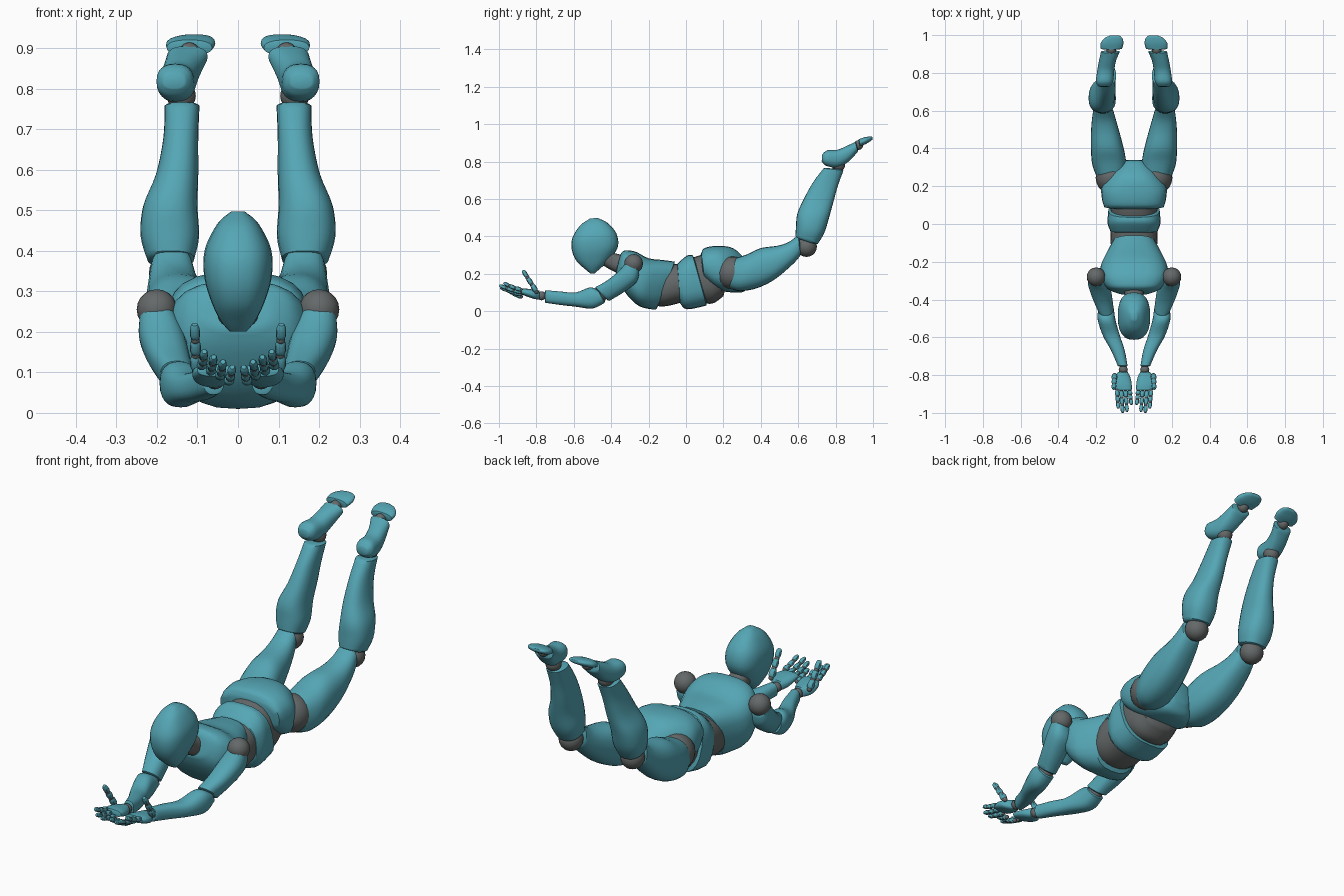
import bpy, bmesh, math
from mathutils import Vector

if "Cube" in bpy.data.objects:
    bpy.data.objects.remove(bpy.data.objects["Cube"])

def material(name, rgb):
    m = bpy.data.materials.new(name)
    m.diffuse_color = (*rgb, 1)
    m.use_nodes = True
    m.node_tree.nodes["Principled BSDF"].inputs["Base Color"].default_value = m.diffuse_color
    return m

TEAL = material("teal_shell", (0.09, 0.38, 0.46))
GREY = material("joint_grey", (0.13, 0.14, 0.14))

def finish(bm, name, mat, angle=40):
    bmesh.ops.recalc_face_normals(bm, faces=bm.faces)
    me = bpy.data.meshes.new(name)
    bm.to_mesh(me)
    bm.free()
    me.shade_smooth()
    me.set_sharp_from_angle(angle=math.radians(angle))
    me.materials.append(mat)
    ob = bpy.data.objects.new(name, me)
    bpy.context.collection.objects.link(ob)
    return ob

def spline(rows, steps=4):
    # smooth interpolation of section rows
    out = []
    n = len(rows)
    for i in range(n - 1):
        p = [rows[max(i - 1, 0)], rows[i], rows[i + 1], rows[min(i + 2, n - 1)]]
        for s in range(steps):
            t = s / steps
            out.append([0.5 * (2 * b + (c - a) * t + (2 * a - 5 * b + 4 * c - d) * t * t
                               + (3 * b - a - 3 * c + d) * t ** 3) for a, b, c, d in zip(*p)])
    return out + [list(rows[-1])]

def loft(name, sections, mat=TEAL, side=1, power=2.4, cap=0.12, sides=24):
    # section: centre x, half width, upper (y, z), lower (y, z)
    rows = spline([(x, w, *a, *b) for x, w, a, b in sections])
    rings = []
    for x, w, y1, z1, y2, z2 in rows:
        c = Vector((x, (y1 + y2) / 2, (z1 + z2) / 2))
        rings.append((c, w, Vector((0, (y1 - y2) / 2, (z1 - z2) / 2))))
    # softened ends
    if cap:
        for end, nxt in ((0, 1), (-1, -2)):
            c, w, h = rings[end]
            d = (c - rings[nxt][0]).normalized()
            extra = (c + d * min(w, h.length) * cap, w * 0.82, h * 0.82)
            rings.insert(0, extra) if end == 0 else rings.append(extra)
    bm = bmesh.new()
    loops = []
    for c, w, h in rings:
        ring = []
        for k in range(sides):
            a = 2 * math.pi * k / sides
            ca, sa = math.cos(a), math.sin(a)
            u = math.copysign(abs(ca) ** (2 / power), ca)
            v = math.copysign(abs(sa) ** (2 / power), sa)
            p = c + Vector((u * w, 0, 0)) + h * v
            ring.append(bm.verts.new((p.x * side, p.y, p.z)))
        loops.append(ring)
    for r, s in zip(loops, loops[1:]):
        for k in range(sides):
            j = (k + 1) % sides
            bm.faces.new((r[k], r[j], s[j], s[k]))
    bm.faces.new(loops[0])
    bm.faces.new(loops[-1])
    return finish(bm, name, mat)

def ball(name, p, r, mat=GREY, side=1, seg=20):
    bm = bmesh.new()
    bmesh.ops.create_uvsphere(bm, u_segments=seg, v_segments=seg // 2, radius=r)
    bmesh.ops.translate(bm, verts=bm.verts, vec=(p[0] * side, p[1], p[2]))
    return finish(bm, name, mat, 80)

def finger(name, a, b, r, side, bones=3, lift=0.0):
    # tapered bones with small joint balls between them
    a, b = Vector(a), Vector(b)
    pts = [a.lerp(b, i / bones) - Vector((0, 0, lift * math.sin(math.pi * i / bones)))
           for i in range(bones + 1)]
    for i in range(bones):
        p, q = pts[i], pts[i + 1]
        d = (q - p).normalized()
        up = Vector((0, -d.z, d.y)).normalized()
        rows = []
        for t, k in ((0.08, 0.75), (0.3, 1.0), (0.7, 0.95), (0.95, 0.7)):
            c, rr = p.lerp(q, t), r * k * (1 - 0.08 * i)
            hi, lo = c + up * rr, c - up * rr
            rows.append((c.x, rr, (hi.y, hi.z), (lo.y, lo.z)))
        loft(f"{name}_bone_{i + 1}", rows, side=side, sides=10, cap=0.3)
        ball(f"{name}_joint_{i + 1}", p, r * 0.8, side=side, seg=10)

# head and neck
loft("head", [(0, .02, (-.515, .494), (-.465, .495)), (0, .052, (-.567, .457), (-.42, .472)),
              (0, .082, (-.608, .39), (-.372, .415)), (0, .083, (-.61, .325), (-.365, .342)),
              (0, .063, (-.585, .267), (-.415, .267)), (0, .042, (-.54, .225), (-.46, .227)),
              (0, .022, (-.512, .202), (-.487, .202))], power=2.5)
loft("neck", [(0, .055, (-.33, .3), (-.36, .2)), (0, .047, (-.38, .31), (-.41, .225)),
              (0, .045, (-.43, .34), (-.46, .255))], GREY)

# torso
loft("chest", [(0, .09, (-.345, .312), (-.375, .2)), (0, .14, (-.325, .325), (-.355, .15)),
               (0, .175, (-.27, .318), (-.31, .08)), (0, .178, (-.2, .283), (-.255, .03)),
               (0, .145, (-.12, .273), (-.2, .012)), (0, .115, (-.06, .265), (-.16, .01))], power=2.8, cap=.05)
loft("waist_joint", [(0, .11, (-.13, .25), (-.2, .04)), (0, .125, (-.06, .252), (-.12, .025)),
                     (0, .12, (.0, .26), (-.01, .05))], GREY)
loft("abdomen", [(0, .125, (-.045, .255), (-.03, .04)), (0, .14, (.005, .297), (.005, .01)),
                 (0, .136, (.035, .3), (.11, .03))], power=2.8, cap=.05)
loft("belly_joint", [(0, .12, (.02, .28), (.07, .05)), (0, .125, (.08, .3), (.14, .04)),
                     (0, .12, (.13, .3), (.2, .08))], GREY)
loft("pelvis", [(0, .158, (.082, .312), (.1, .17)), (0, .17, (.1, .338), (.17, .115)),
                (0, .17, (.17, .349), (.25, .1)), (0, .115, (.255, .335), (.31, .105)),
                (0, .055, (.33, .265), (.335, .145))], power=2.7, cap=.08)

for side, s in ((1, "left"), (-1, "right")):
    # arm
    ball(f"{s}_shoulder_joint", (.2, -.28, .255), .05, side=side)
    loft(f"{s}_upper_arm", [(.2, .042, (-.315, .27), (-.25, .21)), (.188, .056, (-.355, .22), (-.265, .155)),
                            (.17, .052, (-.42, .165), (-.335, .1)), (.15, .042, (-.485, .128), (-.41, .055))], side=side)
    ball(f"{s}_elbow_joint", (.148, -.465, .078), .04, side=side)
    loft(f"{s}_forearm", [(.148, .042, (-.475, .115), (-.435, .045)), (.145, .047, (-.515, .127), (-.5, .014)),
                          (.12, .045, (-.59, .1), (-.59, .024)), (.085, .036, (-.67, .105), (-.67, .033)),
                          (.06, .026, (-.75, .112), (-.752, .045))], side=side)
    # hand, palm up
    ball(f"{s}_wrist_joint", (.057, -.772, .082), .024, side=side)
    loft(f"{s}_palm", [(.058, .026, (-.785, .11), (-.785, .062)), (.064, .045, (-.815, .115), (-.81, .065)),
                       (.062, .05, (-.85, .12), (-.85, .078)), (.056, .044, (-.878, .12), (-.88, .09))], side=side)
    for n, x, tx, z, ty in (("index", .09, .083, .143, -.975), ("middle", .068, .06, .13, -.998),
                            ("ring", .045, .037, .118, -.992), ("little", .023, .014, .105, -.955)):
        finger(f"{s}_{n}_finger", (x, -.882, z - .028), (tx, ty, z + .008), .0125, side, lift=.004)
    finger(f"{s}_thumb", (.103, -.8, .105), (.107, -.872, .218), .015, side)

    # leg
    ball(f"{s}_hip_joint", (.115, .245, .205), .088, side=side)
    loft(f"{s}_thigh", [(.12, .075, (.255, .28), (.235, .12)), (.13, .09, (.33, .305), (.29, .107)),
                        (.14, .088, (.4, .337), (.38, .123)), (.152, .076, (.49, .35), (.475, .17)),
                        (.16, .062, (.55, .37), (.57, .25)), (.163, .052, (.6, .408), (.61, .295))], side=side)
    ball(f"{s}_knee_joint", (.165, .645, .345), .055, side=side)
    loft(f"{s}_shin", [(.166, .058, (.585, .4), (.705, .36)), (.168, .072, (.588, .45), (.74, .42)),
                       (.167, .067, (.595, .52), (.765, .5)), (.15, .052, (.63, .6), (.787, .58)),
                       (.141, .043, (.68, .69), (.812, .67)), (.138, .043, (.735, .763), (.842, .752))], side=side)
    ball(f"{s}_ankle_joint", (.14, .815, .782), .036, side=side)
    # foot, sole up
    loft(f"{s}_foot", [(.157, .03, (.73, .84), (.728, .797)), (.156, .045, (.755, .86), (.75, .777)),
                       (.15, .045, (.81, .863), (.81, .768)), (.14, .045, (.86, .884), (.87, .8)),
                       (.125, .05, (.905, .905), (.918, .852))], side=side)
    ball(f"{s}_toe_joint", (.12, .922, .888), .026, side=side)
    loft(f"{s}_toes", [(.12, .056, (.925, .92), (.93, .882)), (.116, .06, (.955, .93), (.96, .893)),
                       (.108, .046, (.985, .934), (.985, .908)), (.103, .025, (.997, .932), (.997, .917))], side=side)
